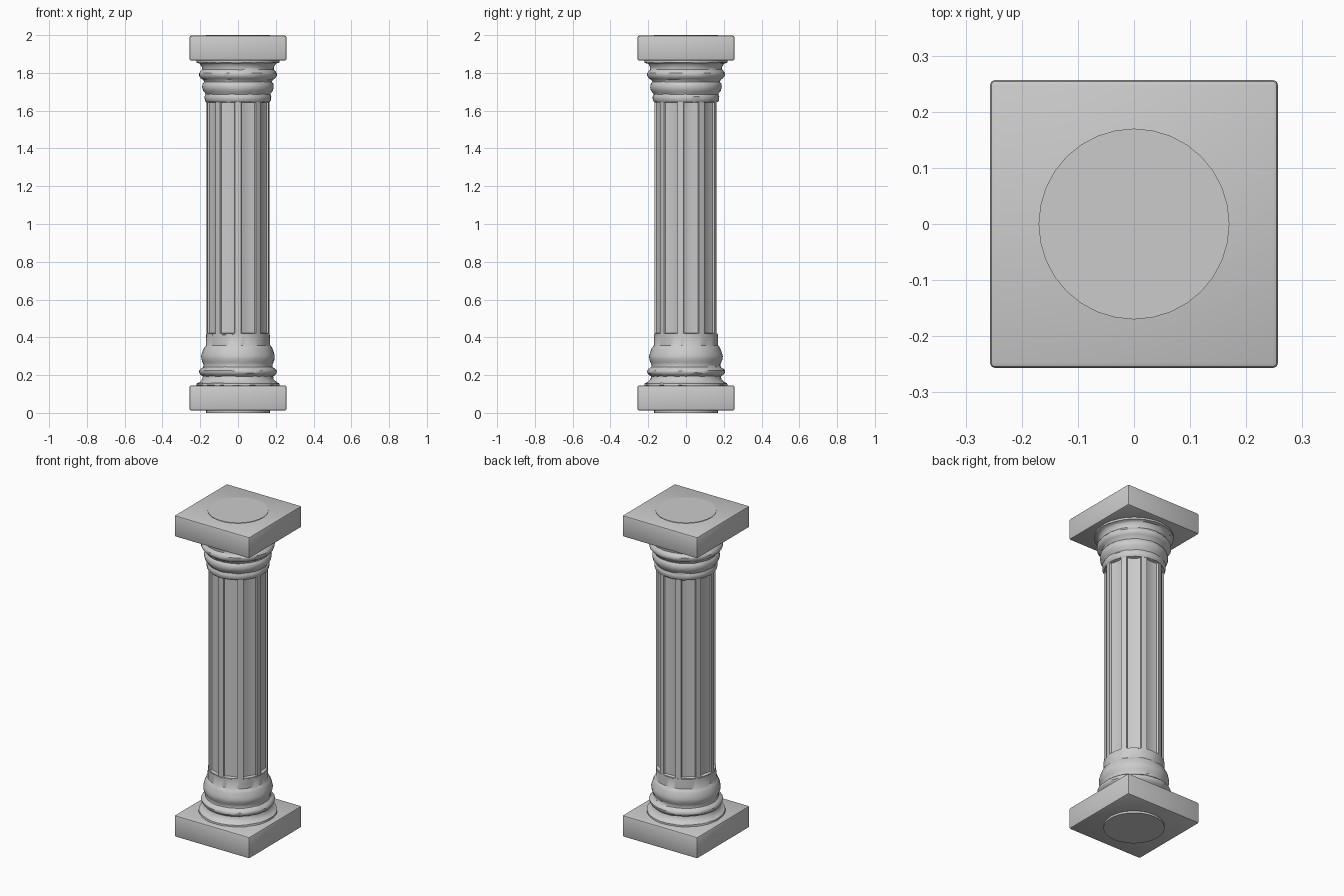
import bpy, bmesh, math, random

if "Cube" in bpy.data.objects:
    bpy.data.objects.remove(bpy.data.objects["Cube"])

random.seed(4)


def finish(name, bm, angle=35):
    bmesh.ops.recalc_face_normals(bm, faces=bm.faces)
    me = bpy.data.meshes.new(name)
    bm.to_mesh(me)
    bm.free()
    ob = bpy.data.objects.new(name, me)
    bpy.context.collection.objects.link(ob)
    bpy.ops.object.select_all(action='DESELECT')
    bpy.context.view_layer.objects.active = ob
    ob.select_set(True)
    bpy.ops.object.shade_smooth_by_angle(angle=math.radians(angle))
    return ob


def loft(name, angles, levels, radius, angle=35):
    """Stack rings; radius(level, angle) gives (r, z)."""
    bm = bmesh.new()
    rings = []
    for lv in levels:
        ring = []
        for a in angles:
            r, z = radius(lv, a)
            t = math.radians(a)
            ring.append(bm.verts.new((r * math.cos(t), r * math.sin(t), z)))
        rings.append(ring)
    n = len(angles)
    for lo, hi in zip(rings, rings[1:]):
        for i in range(n):
            j = (i + 1) % n
            bm.faces.new((lo[i], lo[j], hi[j], hi[i]))
    bm.faces.new(rings[0])
    bm.faces.new(rings[-1])
    return finish(name, bm, angle)


def slab(name, z0, z1, half):
    bm = bmesh.new()
    bmesh.ops.create_cube(bm, size=1)
    for v in bm.verts:
        v.co.x *= 2 * half
        v.co.y *= 2 * half
        v.co.z = z0 if v.co.z < 0 else z1
    bmesh.ops.bevel(bm, geom=bm.edges[:], offset=0.01, segments=2,
                    profile=0.5, affect='EDGES')
    return finish(name, bm)


# Square plinth and abacus
slab("plinth", 0.012, 0.145, 0.257)
slab("abacus", 1.865, 1.997, 0.257)

# Round core ends showing through the slabs
circle = [i * 11.25 for i in range(32)]
for name, zs in (("core_foot", (0.0, 0.16)), ("core_head", (1.85, 2.0))):
    loft(name, circle, zs, lambda z, a: (0.17, z))

# Shaft with nine recessed flutes
offsets = {-20: 0, -14.5: 0, -13.5: .010, -7: .016, 0: .018,
           7: .016, 13.5: .010, 14.5: 0}
angles, depth = [], {}
for k in range(9):
    for off, d in offsets.items():
        a = 10 + 40 * k + off
        angles.append(a)
        depth[a] = d
levels = [(0.35, 0), (0.419, 0), (0.423, 1), (1.642, 1), (1.646, 0), (1.70, 0)]
loft("fluted_shaft", angles, levels,
     lambda lv, a: (0.167 - lv[1] * depth[a], lv[0]), 30)

# Worn turned mouldings as (radius, height) profiles
base_profile = [(.205, .140), (.220, .146), (.219, .156), (.203, .163),
                (.188, .180), (.186, .194), (.198, .202), (.206, .213),
                (.206, .224), (.198, .234), (.184, .243), (.182, .255),
                (.188, .268), (.194, .285), (.195, .300), (.190, .318),
                (.184, .336), (.179, .347), (.170, .357), (.169, .415)]
capital_profile = [(.168, 1.645), (.175, 1.655), (.177, 1.675), (.171, 1.686),
                   (.175, 1.694), (.185, 1.706), (.190, 1.725), (.187, 1.742),
                   (.179, 1.752), (.183, 1.762), (.197, 1.772), (.206, 1.785),
                   (.206, 1.799), (.198, 1.809), (.190, 1.818), (.191, 1.830),
                   (.199, 1.845), (.203, 1.850), (.220, 1.854), (.220, 1.868)]


def worn(p, a):
    return p[0] + random.uniform(-.0015, .001), p[1] + random.uniform(-.0015, .0015)


ring_angles = [i * 7.5 for i in range(48)]
loft("base_mouldings", ring_angles, base_profile, worn, 40)
loft("capital_mouldings", ring_angles, capital_profile, worn, 40)
